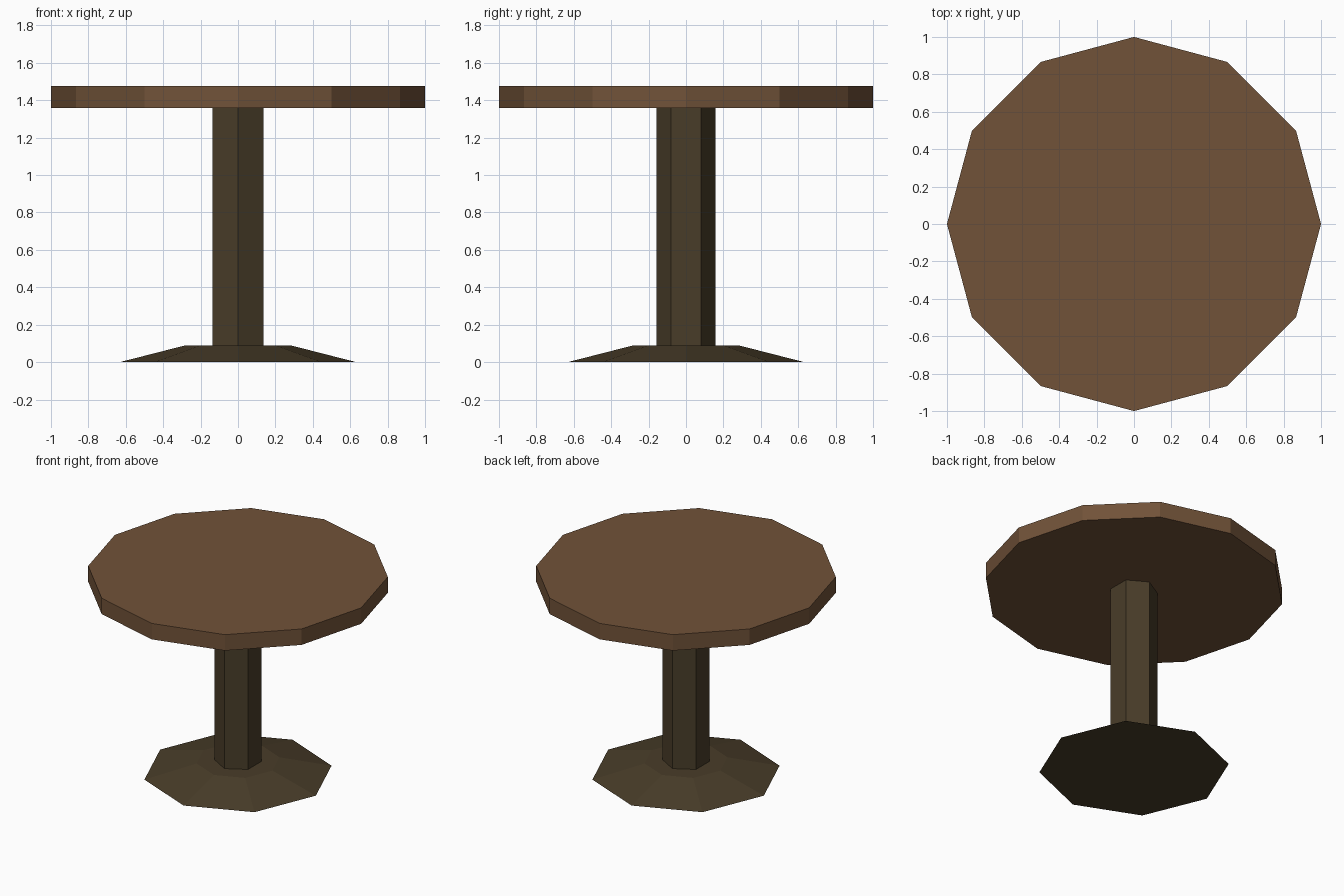
import bpy

if "Cube" in bpy.data.objects:
    bpy.data.objects.remove(bpy.data.objects["Cube"])


def material(name, color):
    m = bpy.data.materials.new(name)
    m.diffuse_color = (*color, 1.0)
    m.use_nodes = True
    m.node_tree.nodes["Principled BSDF"].inputs["Base Color"].default_value = m.diffuse_color
    return m


def prism(name, sides, r_bottom, r_top, z0, z1, mat):
    """Flat-shaded faceted solid with a corner pointing along y."""
    bpy.ops.mesh.primitive_cone_add(vertices=sides, radius1=r_bottom, radius2=r_top,
                                    depth=z1 - z0, location=(0, 0, (z0 + z1) / 2))
    ob = bpy.context.object
    ob.name = name
    ob.data.materials.append(mat)
    return ob


wood = material("warm_brown_wood", (0.165, 0.085, 0.040))
dark = material("dark_olive_brown", (0.066, 0.046, 0.022))

# Twelve-sided round top
prism("table_top", 12, 1.0, 1.0, 1.36, 1.477, wood)
# Six-sided column
prism("column", 6, 0.158, 0.158, 0.09, 1.36, dark)
# Eight-sided sloping foot
prism("base", 8, 0.632, 0.28, 0.0, 0.09, dark)
